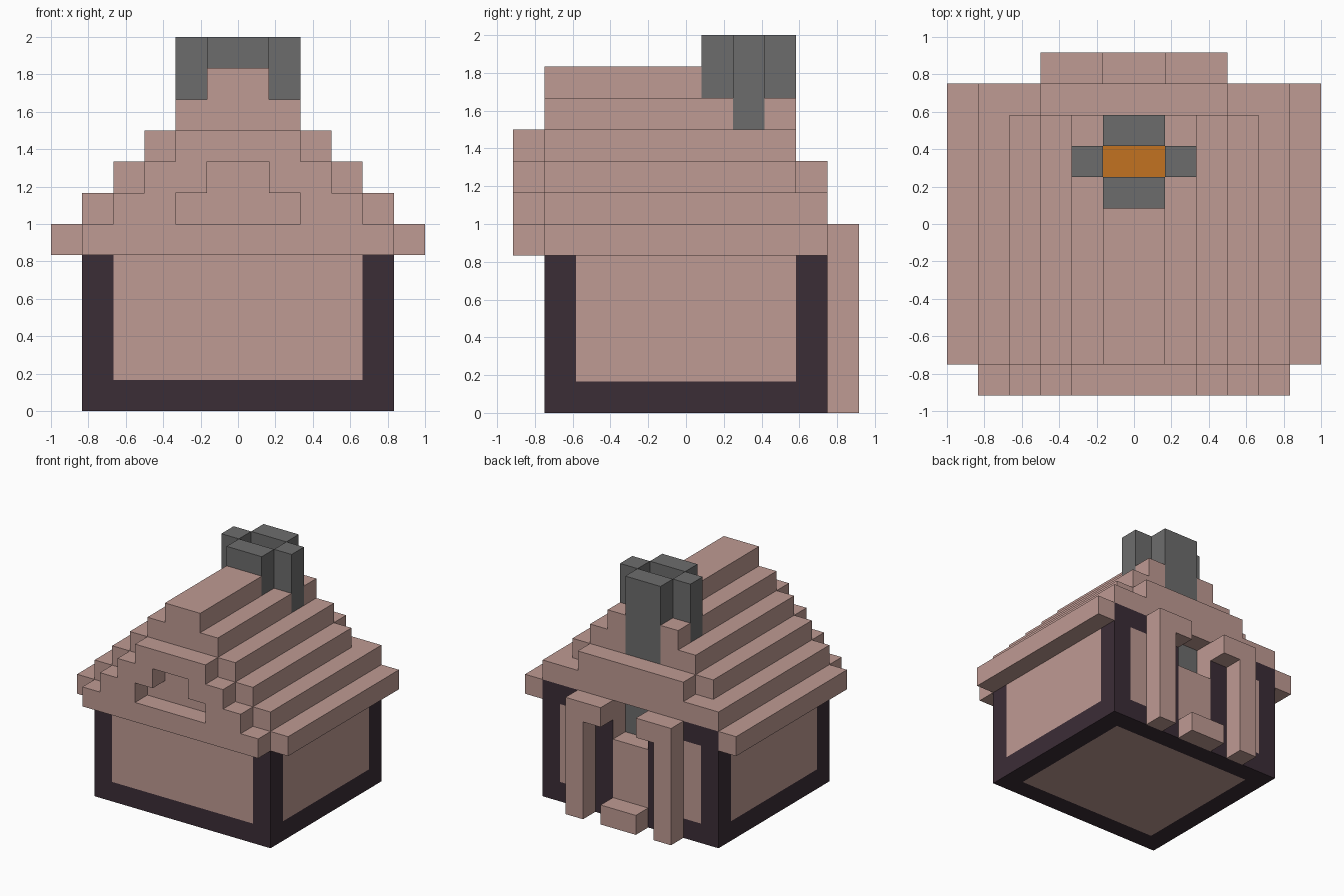
import bpy, bmesh
from mathutils import Vector

U = 1 / 6  # block size

cube = bpy.data.objects.get("Cube")
if cube:
    bpy.data.objects.remove(cube, do_unlink=True)


def material(name, color):
    m = bpy.data.materials.new(name)
    m.use_nodes = True
    m.diffuse_color = (*color, 1)
    bsdf = next(n for n in m.node_tree.nodes if n.type == 'BSDF_PRINCIPLED')
    bsdf.inputs["Base Color"].default_value = (*color, 1)
    return m


PINK = material("dusty pink", (0.52, 0.325, 0.292))
DARK = material("dark plum", (0.044, 0.026, 0.037))
GREY = material("chimney grey", (0.152, 0.152, 0.152))
FIRE = material("fire orange", (0.54, 0.17, 0.015))


def add_box(bm, x, y, z):
    """Box from (min, max) ranges measured in blocks."""
    verts = bmesh.ops.create_cube(bm, size=1)["verts"]
    for v in verts:
        v.co = Vector([r[0] if c < 0 else r[1] for c, r in zip(v.co, (x, y, z))])


def finish(name, bm, mats):
    bmesh.ops.scale(bm, vec=(U, U, U), verts=bm.verts)
    mesh = bpy.data.meshes.new(name)
    bm.to_mesh(mesh)
    bm.free()
    for m in mats:
        mesh.materials.append(m)
    obj = bpy.data.objects.new(name, mesh)
    bpy.context.collection.objects.link(obj)
    return obj


def blocks(name, mat, centred=(), paired=()):
    """centred: (half width, y, z); paired: (x, y, z) repeated on both sides."""
    bm = bmesh.new()
    for w, y, z in centred:
        add_box(bm, (-w, w), y, z)
    for x, y, z in paired:
        add_box(bm, x, y, z)
        add_box(bm, (-x[1], -x[0]), y, z)
    return finish(name, bm, [mat])


# House body: timber frame with plaster panels
bm = bmesh.new()
add_box(bm, (-5, 5), (-4.5, 4.5), (0, 6))
for axis, cuts in enumerate(((-4, -2, -1, 1, 2, 4), (-3.5, 3.5), (1, 4, 5))):
    for c in cuts:
        n = Vector((0, 0, 0))
        n[axis] = 1
        bmesh.ops.bisect_plane(bm, geom=bm.verts[:] + bm.edges[:] + bm.faces[:],
                               plane_co=n * c, plane_no=n)
slot = []
for f in bm.faces:
    c, n = f.calc_center_median(), f.normal
    x, y = abs(c.x), abs(c.y)
    if abs(n.z) > 0.5:
        plaster = c.z > 3 or (x < 4 and y < 3.5)
    elif abs(n.x) > 0.5:
        plaster = y < 3.5 and 1 < c.z < 5
    else:
        plaster = x < 4 and 1 < c.z < 5
        if n.y > 0.5:
            plaster = plaster and not 1 < x < 2
            if x < 1 and c.z > 4:
                slot.append(f)
    f.material_index = 0 if plaster else 1

# Opening above the door, with the chimney behind it
for f in slot:
    f.material_index = 0
old = set(bm.faces)
new = bmesh.ops.extrude_face_region(bm, geom=slot)["geom"]
bmesh.ops.translate(bm, vec=(0, -1, 0),
                    verts=[g for g in new if isinstance(g, bmesh.types.BMVert)])
bmesh.ops.delete(bm, geom=[f for f in slot if f.is_valid], context='FACES')
bm.normal_update()
for f in bm.faces:
    c = f.calc_center_median()
    if f not in old and abs(c.y - 3.5) < 0.01:
        f.material_index = 2
    elif f not in old:
        f.material_index = 0
finish("house_body", bm, [PINK, DARK, GREY])

# Stepped roof, leaving room for the chimney
FRONT, RIDGE = -4.5, 0.5
blocks("stepped_roof", PINK,
       centred=[(5, (FRONT, 4.5), (6, 7)),
                (4, (FRONT, 3.5), (7, 8)),
                (3, (3.5, 4.5), (7, 8)),
                (3, (FRONT, RIDGE), (8, 9)),
                (2, (FRONT, RIDGE), (9, 10)),
                (1, (FRONT, RIDGE), (10, 11))],
       paired=[((5, 6), (FRONT, 4.5), (5, 6)),
               ((1, 3), (RIDGE, 3.5), (8, 9)),
               ((1, 2), (RIDGE, 1.5), (9, 10)),
               ((1, 2), (2.5, 3.5), (9, 10))])

# Front gable with a stepped recess
G = (-5.5, -4.5)
blocks("front_gable", PINK,
       centred=[(5, G, (5, 6)), (2, G, (8, 9))],
       paired=[((2, 4), G, (6, 7)), ((1, 3), G, (7, 8))])

# Chimney: four walls around an open shaft
blocks("chimney", GREY,
       centred=[(1, (RIDGE, 1.5), (8, 12)), (1, (2.5, 3.5), (8, 12))],
       paired=[((1, 2), (1.5, 2.5), (9, 12))])
blocks("chimney_fire", FIRE, centred=[(1, (1.5, 2.5), (8, 8.05))])

# Back porch: posts, brackets and doorstep
P = (4.5, 5.5)
blocks("porch_posts", PINK, paired=[((2, 3), P, (0, 5))])
blocks("porch_brackets", PINK, paired=[((1, 3), P, (5, 6))])
blocks("doorstep", PINK, centred=[(1, P, (0, 1))])
